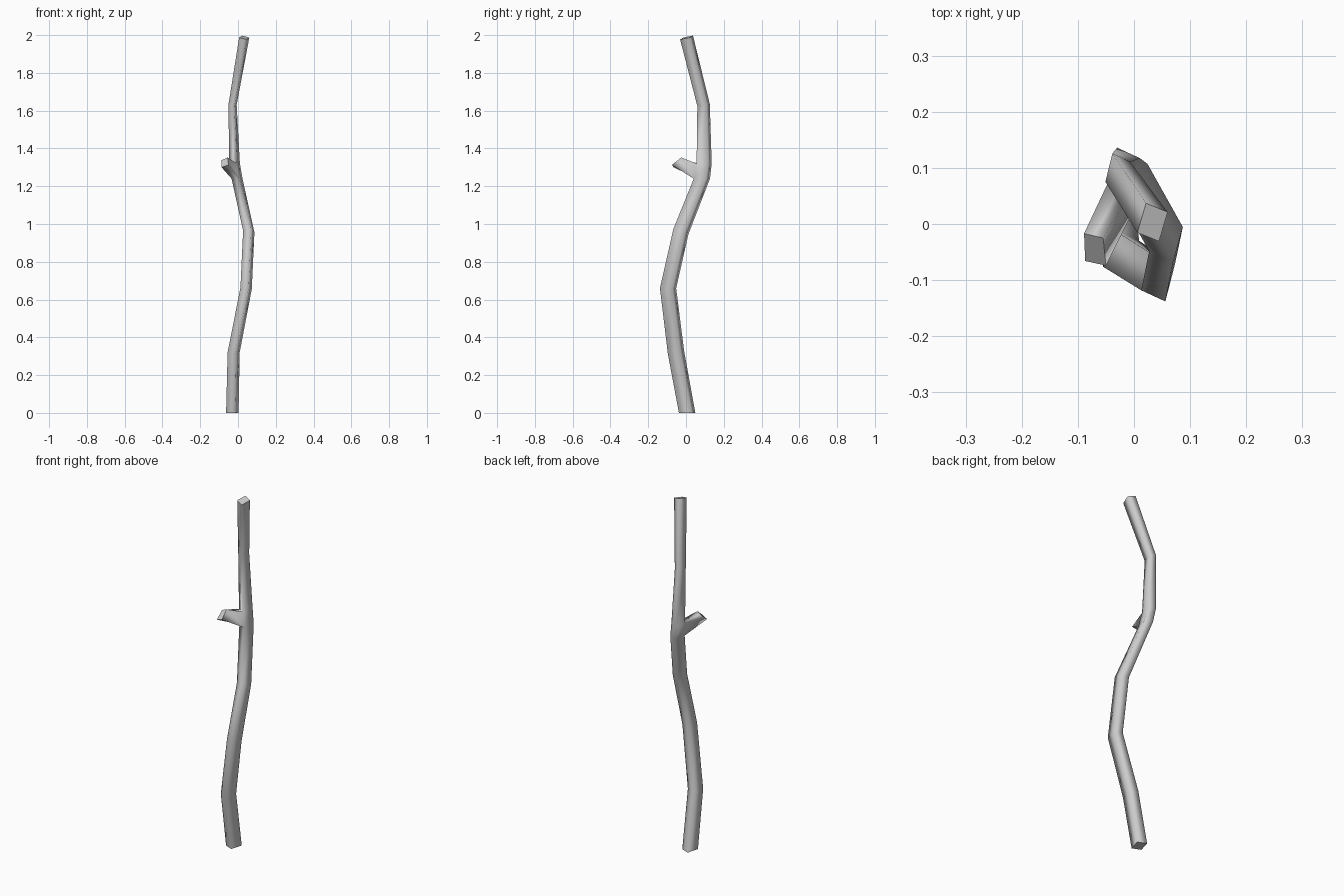
import bpy, bmesh
from mathutils import Vector

if "Cube" in bpy.data.objects:
    bpy.data.objects.remove(bpy.data.objects["Cube"])

# Trunk rings: centre x, y, z, half width x, half width y
RINGS = [
    (-0.030, 0.006, 0.00, 0.033, 0.0435),
    (-0.023, -0.053, 0.32, 0.032, 0.043),
    (0.043, -0.095, 0.66, 0.030, 0.043),
    (0.057, -0.027, 0.96, 0.030, 0.040),
    (-0.005, 0.084, 1.24, 0.029, 0.043),
    (-0.018, 0.096, 1.32, 0.028, 0.040),
    (-0.029, 0.093, 1.63, 0.022, 0.033),
    (0.033, 0.003, 1.987, 0.027, 0.034),
]
# Skewed four-sided section: back, left, front, right corners
SECTION = [(-0.43, 1), (-1, -0.54), (0.43, -1), (1, 0.54)]
LEFT, FRONT = 1, 2
FORK = 4            # branch leaves between rings 4 and 5

bm = bmesh.new()
centres = [Vector(r[:3]) for r in RINGS]
rings = []
for i, (cx, cy, cz, hx, hy) in enumerate(RINGS):
    # tilt each ring square to the path, the foot stays flat on the ground
    d = centres[min(i + 1, len(RINGS) - 1)] - centres[max(i - 1, 0)]
    ring = []
    for sx, sy in SECTION:
        ox, oy = sx * hx, sy * hy
        dz = 0 if i in (0, FORK, FORK + 1) else -(d.x * ox + d.y * oy) / d.z
        ring.append(bm.verts.new((cx + ox, cy + oy, cz + dz)))
    rings.append(ring)


def side(*verts):
    bm.faces.new(verts).smooth = True


# Trunk walls, leaving the fork face open
for i in range(len(rings) - 1):
    for k in range(4):
        if i == FORK and k == LEFT:
            continue
        n = (k + 1) % 4
        side(rings[i][k], rings[i][n], rings[i + 1][n], rings[i + 1][k])

# Branch stub growing from the open face
base = [rings[FORK][LEFT], rings[FORK][FRONT],
        rings[FORK + 1][FRONT], rings[FORK + 1][LEFT]]
tip = [bm.verts.new(p) for p in (
    (-0.087, -0.066, 1.30), (-0.050, -0.074, 1.313),
    (-0.055, -0.025, 1.352), (-0.089, -0.017, 1.337))]
for k in range(4):
    n = (k + 1) % 4
    side(base[k], base[n], tip[n], tip[k])

# Flat cut ends
for cap in (rings[0][::-1], rings[-1], tip):
    bm.faces.new(cap)

bmesh.ops.recalc_face_normals(bm, faces=bm.faces[:])
mesh = bpy.data.meshes.new("wooden_stick")
bm.to_mesh(mesh)
bm.free()
bpy.context.collection.objects.link(bpy.data.objects.new("wooden_stick", mesh))
